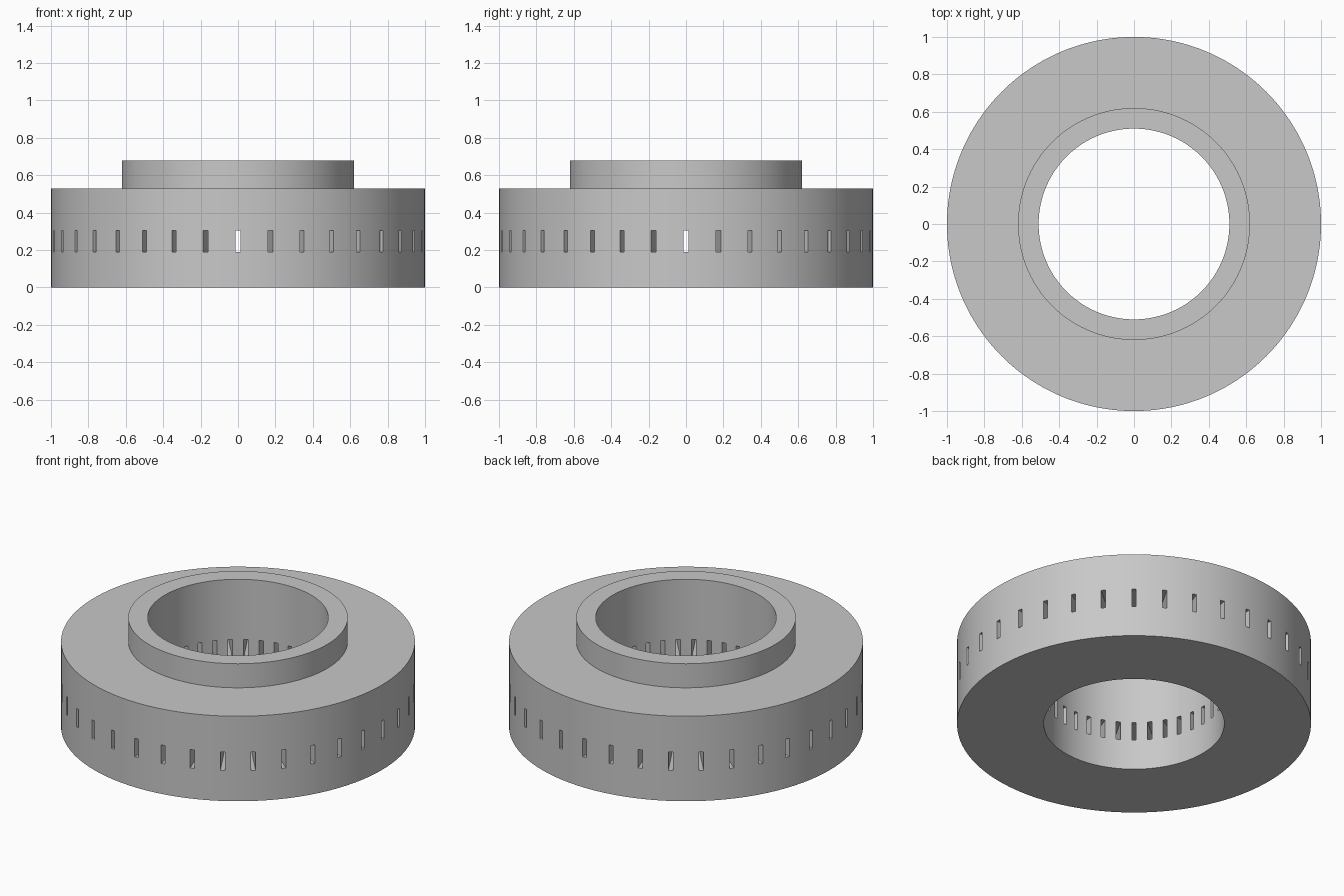
import bpy, bmesh
from math import radians, cos, sin, tau
from mathutils import Matrix, Vector

if "Cube" in bpy.data.objects:
    bpy.data.objects.remove(bpy.data.objects["Cube"], do_unlink=True)

OUTER, HUB, BORE = 1.0, 0.62, 0.51
BASE_TOP, HUB_TOP = 0.53, 0.68
SLOT_LOW, SLOT_HIGH, SLOT_WIDTH, SLOTS = 0.19, 0.305, 0.025, 36
SEGMENTS = 180

grey = bpy.data.materials.new("plain grey")
grey.use_nodes = True
colour = (0.58, 0.58, 0.58, 1)
grey.diffuse_color = colour
grey.node_tree.nodes["Principled BSDF"].inputs["Base Color"].default_value = colour


def make_object(name, bm):
    bmesh.ops.recalc_face_normals(bm, faces=bm.faces)
    mesh = bpy.data.meshes.new(name)
    bm.to_mesh(mesh)
    bm.free()
    mesh.materials.append(grey)
    obj = bpy.data.objects.new(name, mesh)
    bpy.context.collection.objects.link(obj)
    return obj


# Stepped ring: a closed profile turned round the vertical axis,
# with extra edge loops just below and above the slots
low, high = SLOT_LOW - 0.03, SLOT_HIGH + 0.03
profile = [(BORE, 0), (OUTER, 0), (OUTER, low), (OUTER, high),
           (OUTER, BASE_TOP), (HUB, BASE_TOP), (HUB, HUB_TOP),
           (BORE, HUB_TOP), (BORE, high), (BORE, low)]
bm = bmesh.new()
rings = []
for i in range(SEGMENTS):
    a = tau * (i + 0.5) / SEGMENTS
    rings.append([bm.verts.new((r * cos(a), r * sin(a), z)) for r, z in profile])
for i, ring in enumerate(rings):
    following = rings[(i + 1) % SEGMENTS]
    for j in range(len(profile)):
        k = (j + 1) % len(profile)
        bm.faces.new((ring[j], following[j], following[k], ring[k]))
body = make_object("slotted_ring", bm)

# Radial slots through the wall, all in one cutter
bm = bmesh.new()
reach = (BORE - 0.1, OUTER + 0.1)
size = Vector((reach[1] - reach[0], SLOT_WIDTH, SLOT_HIGH - SLOT_LOW))
place = Matrix.Translation((sum(reach) / 2, 0, (SLOT_LOW + SLOT_HIGH) / 2))
for i in range(SLOTS):
    turn = Matrix.Rotation(tau * i / SLOTS, 4, 'Z')
    bmesh.ops.create_cube(bm, size=1, matrix=turn @ place @ Matrix.Diagonal(size.to_4d()))
cutter = make_object("slot_cutter", bm)
cutter.hide_render = True

cut = body.modifiers.new("slots", 'BOOLEAN')
cut.operation = 'DIFFERENCE'
cut.solver = 'EXACT'
cut.object = cutter

bpy.ops.object.select_all(action='DESELECT')
body.select_set(True)
bpy.context.view_layer.objects.active = body
bpy.ops.object.modifier_apply(modifier=cut.name)
bpy.data.objects.remove(cutter, do_unlink=True)

# Smooth round walls with crisp rims and slot edges
bpy.ops.object.shade_smooth_by_angle(angle=radians(30))
